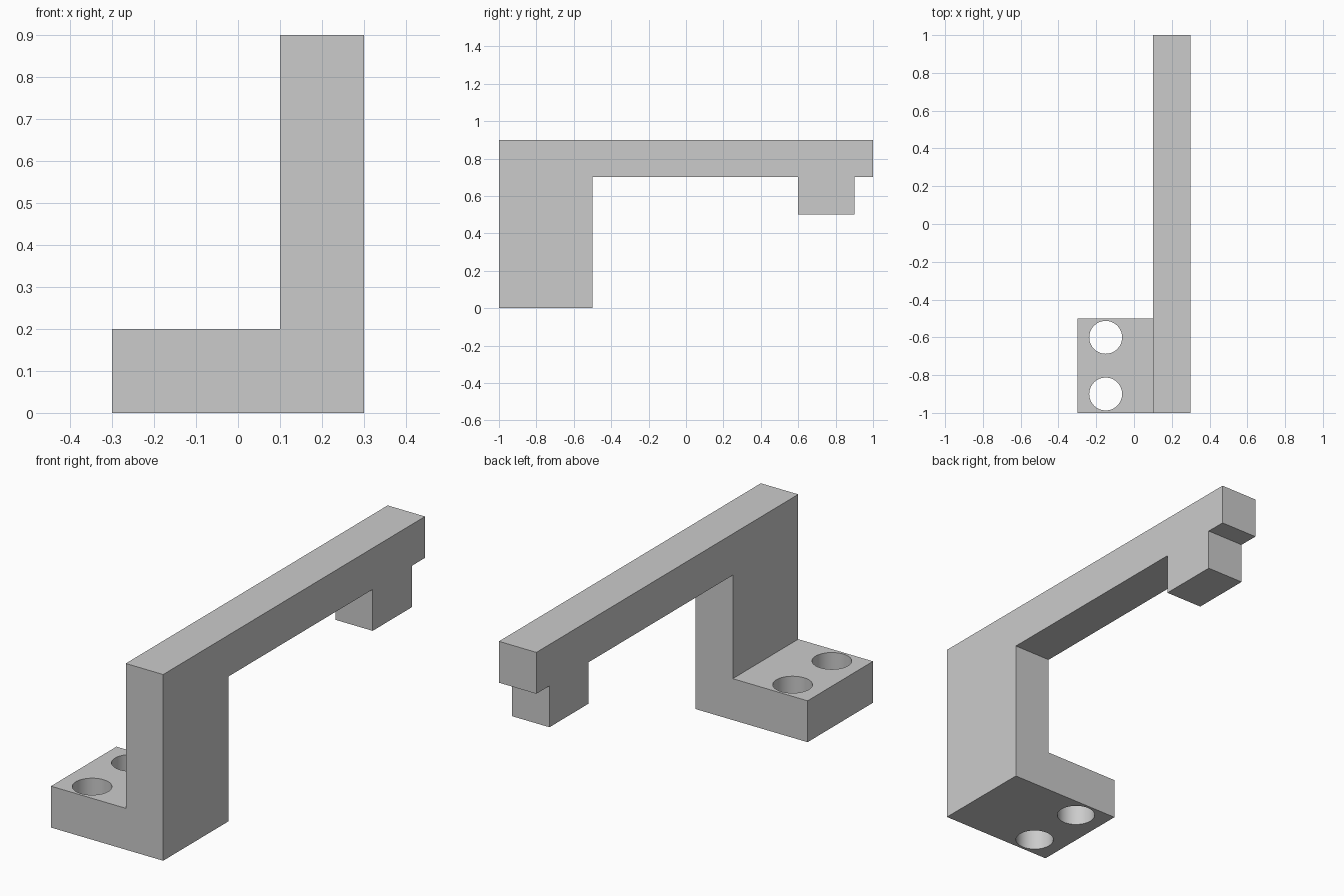
import bpy
import bmesh
from mathutils import Vector

cube = bpy.data.objects.get("Cube")
if cube:
    bpy.data.objects.remove(cube, do_unlink=True)

grey = bpy.data.materials.new("light grey")
grey.use_nodes = True
colour = (0.6, 0.6, 0.6, 1)
grey.diffuse_color = colour
grey.node_tree.nodes["Principled BSDF"].inputs["Base Color"].default_value = colour


def prism(name, points, direction):
    """Extrude a closed planar outline along a direction."""
    bm = bmesh.new()
    face = bm.faces.new([bm.verts.new(p) for p in points])
    grown = bmesh.ops.extrude_face_region(bm, geom=[face], use_keep_orig=True)
    verts = [v for v in grown["geom"] if isinstance(v, bmesh.types.BMVert)]
    bmesh.ops.translate(bm, verts=verts, vec=Vector(direction))
    bmesh.ops.recalc_face_normals(bm, faces=bm.faces)
    mesh = bpy.data.meshes.new(name)
    bm.to_mesh(mesh)
    bm.free()
    mesh.materials.append(grey)
    obj = bpy.data.objects.new(name, mesh)
    bpy.context.collection.objects.link(obj)
    return obj


def activate(obj):
    bpy.ops.object.select_all(action="DESELECT")
    obj.select_set(True)
    bpy.context.view_layer.objects.active = obj


def cut(target, cutter):
    """Subtract the cutter and discard it."""
    cutter.hide_render = True
    mod = target.modifiers.new("cut", "BOOLEAN")
    mod.operation = "DIFFERENCE"
    mod.solver = "EXACT"
    mod.object = cutter
    activate(target)
    bpy.ops.object.modifier_apply(modifier=mod.name)
    bpy.data.objects.remove(cutter, do_unlink=True)


# Solid block that the bracket is milled from
block = [(-0.3, -1, 0), (0.3, -1, 0), (0.3, -1, 0.9), (-0.3, -1, 0.9)]
bracket = prism("hook_bracket", block, (0, 2, 0))

# Space above the mounting foot, beside the arm
beside = [(-0.4, -1.1, 0.2), (0.1, -1.1, 0.2), (0.1, -1.1, 1), (-0.4, -1.1, 1)]
cut(bracket, prism("foot_cutter", beside, (0, 2.2, 0)))

# Space under the arm, leaving the post and the small hook tooth
under = [(-0.5, -0.1), (1.1, -0.1), (1.1, 0.7), (0.9, 0.7),
         (0.9, 0.5), (0.6, 0.5), (0.6, 0.7), (-0.5, 0.7)]
cut(bracket, prism("arm_cutter", [(-0.4, y, z) for y, z in under], (0.8, 0, 0)))

# Two bolt holes through the foot
for y in (-0.9, -0.6):
    bpy.ops.mesh.primitive_cylinder_add(vertices=64, radius=0.087, depth=0.4,
                                        location=(-0.15, y, 0.1))
    drill = bpy.context.object
    drill.data.materials.append(grey)
    cut(bracket, drill)

activate(bracket)
bpy.ops.object.shade_smooth_by_angle()
